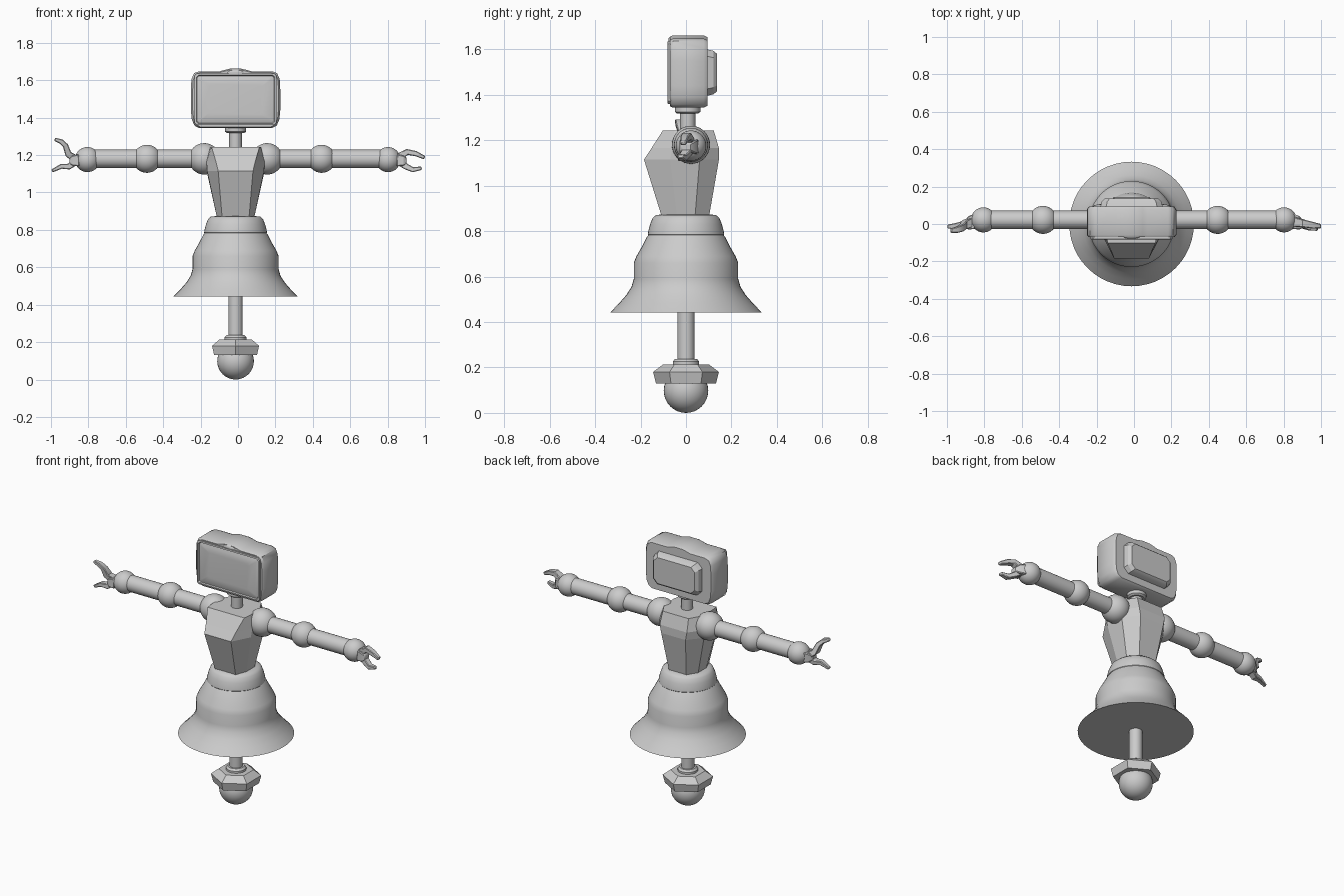
import bpy, bmesh, math
from mathutils import Vector

if "Cube" in bpy.data.objects:
    bpy.data.objects.remove(bpy.data.objects["Cube"])

CX = -0.013      # body axis
ARM_Y, ARM_Z = 0.022, 1.18


def finish(obj, angle=35, bevel=0, segments=2):
    if bevel:
        m = obj.modifiers.new("bevel", 'BEVEL')
        m.width, m.segments, m.limit_method = bevel, segments, 'ANGLE'
        m.angle_limit = math.radians(40)
    bpy.ops.object.select_all(action='DESELECT')
    obj.select_set(True)
    bpy.context.view_layer.objects.active = obj
    if angle:
        bpy.ops.object.shade_smooth_by_angle(angle=math.radians(angle))
    return obj


def loft(name, rings, angle=35, bevel=0, segments=2):
    """Skin a list of equal-length point rings and cap both ends."""
    bm = bmesh.new()
    vs = [[bm.verts.new(p) for p in r] for r in rings]
    n = len(vs[0])
    for a, b in zip(vs, vs[1:]):
        for i in range(n):
            j = (i + 1) % n
            bm.faces.new((a[i], a[j], b[j], b[i]))
    bm.faces.new(vs[0])
    bm.faces.new(vs[-1])
    bmesh.ops.recalc_face_normals(bm, faces=bm.faces)
    me = bpy.data.meshes.new(name)
    bm.to_mesh(me)
    bm.free()
    obj = bpy.data.objects.new(name, me)
    bpy.context.collection.objects.link(obj)
    return finish(obj, angle, bevel, segments)


def lathe(name, profile, n=40, y=0, angle=35, phase=0):
    """Revolve (radius, z) points about the body axis."""
    rings = []
    for r, z in profile:
        rings.append([(CX + r * math.cos(phase + 2 * math.pi * i / n),
                       y + r * math.sin(phase + 2 * math.pi * i / n), z) for i in range(n)])
    return loft(name, rings, angle)


def ball(name, loc, r):
    bpy.ops.mesh.primitive_uv_sphere_add(segments=32, ring_count=16, radius=r, location=loc)
    obj = bpy.context.object
    obj.name = name
    return finish(obj, 60)


def rod_x(name, x0, x1, r, n=24):
    rings = [[(x, ARM_Y + r * math.cos(2 * math.pi * i / n),
               ARM_Z + r * math.sin(2 * math.pi * i / n)) for i in range(n)] for x in (x0, x1)]
    return loft(name, rings)


def finger(name, path):
    """Tapered bar along (x, y, z, thickness) points."""
    rings = []
    for k, (x, y, z, t) in enumerate(path):
        p, q = path[max(k - 1, 0)], path[min(k + 1, len(path) - 1)]
        d = Vector((q[0] - p[0], 0, q[2] - p[2])).normalized()
        nrm = Vector((-d.z, 0, d.x)) * t
        w = Vector((0, t * 1.3, 0))
        c = Vector((x, y, z))
        rings.append([c + nrm + w, c - nrm + w, c - nrm - w, c + nrm - w])
    return loft(name, rings, 30, 0.004, 1)


# Base: rolling ball, hexagonal housing, ring and pole
ball("wheel_ball", (CX, 0, 0.098), 0.098)
lathe("wheel_housing", [(0.132, 0.13), (0.145, 0.18), (0.10, 0.214)], 6, angle=0, phase=math.pi / 2)
lathe("pole_ring", [(0.058, 0.205), (0.058, 0.226), (0.048, 0.238)], 32)
lathe("pole", [(0.038, 0.21), (0.038, 0.46)], 24)

# Bell skirt and waist ring
lathe("skirt", [(0.333, 0.443), (0.295, 0.482), (0.262, 0.52), (0.24, 0.555), (0.23, 0.59),
                (0.23, 0.66), (0.218, 0.69), (0.195, 0.73), (0.172, 0.775), (0.16, 0.79)], 48)
lathe("waist_ring", [(0.16, 0.775), (0.168, 0.785), (0.166, 0.80), (0.158, 0.83), (0.147, 0.858),
                     (0.132, 0.871), (0.10, 0.874)], 48, angle=40)

# Faceted torso: half sections (x, y) from front to back, mirrored
def section(z, half):
    return ([(CX + x, y, z) for x, y in half] + [(CX - x, y, z) for x, y in reversed(half)])


loft("torso", [
    section(0.868, [(0.072, -0.108), (0.1, -0.04), (0.1, 0.04), (0.06, 0.102)]),
    section(1.115, [(0.093, -0.185), (0.152, -0.07), (0.155, 0.06), (0.085, 0.145)]),
    section(1.165, [(0.105, -0.152), (0.155, -0.06), (0.158, 0.06), (0.095, 0.145)]),
    section(1.243, [(0.128, -0.102), (0.135, -0.05), (0.13, 0.05), (0.09, 0.122)]),
], angle=0)

# Neck
lathe("neck", [(0.034, 1.23), (0.034, 1.36)], 24, 0.007)
lathe("neck_collar", [(0.045, 1.317), (0.056, 1.325), (0.056, 1.35)], 32, 0.007)

# Arms
for side, s, xs in (("left", -1, (-0.18, -0.487, -0.805)), ("right", 1, (0.156, 0.447, 0.802))):
    for part, x, r in zip(("shoulder", "elbow", "wrist"), xs, (0.084, 0.075, 0.067)):
        ball(f"{side}_{part}", (x, ARM_Y, ARM_Z - (0.004 if part == "wrist" else 0)), r)
    rod_x(f"{side}_upper_arm", xs[0], xs[1], 0.049)
    rod_x(f"{side}_forearm", xs[1], xs[2], 0.049)
    finger(f"{side}_palm", [(s * 0.85, 0.015, 1.172, 0.032), (s * 0.885, 0.006, 1.17, 0.027),
                            (s * 0.902, 0.0, 1.17, 0.015)])

# Two-pronged claws
finger("left_upper_finger", [(-0.87, 0.01, 1.18, 0.02), (-0.907, -0.004, 1.205, 0.018),
                             (-0.922, -0.02, 1.25, 0.015), (-0.945, -0.03, 1.272, 0.013),
                             (-0.98, -0.036, 1.285, 0.009)])
finger("left_lower_finger", [(-0.87, 0.01, 1.165, 0.02), (-0.905, -0.002, 1.138, 0.016),
                             (-0.945, -0.01, 1.14, 0.013), (-0.995, -0.014, 1.115, 0.008)])
finger("right_upper_finger", [(0.86, 0.012, 1.19, 0.02), (0.905, 0.004, 1.217, 0.016),
                              (0.95, -0.006, 1.208, 0.014), (0.998, -0.012, 1.186, 0.009)])
finger("right_lower_finger", [(0.86, 0.012, 1.165, 0.02), (0.9, -0.002, 1.138, 0.016),
                              (0.935, -0.016, 1.122, 0.014), (0.982, -0.025, 1.13, 0.009)])

# Head shell: outline with a low central bump on top
HALF = [(0.03, 1.662), (0.06, 1.655), (0.085, 1.648), (0.195, 1.648), (0.222, 1.638), (0.236, 1.605),
        (0.239, 1.55), (0.239, 1.44), (0.234, 1.39), (0.22, 1.358), (0.195, 1.344)]


def outline(y, half, k=1.0, zc=1.498):
    pts = [(CX + x * k, y, zc + (z - zc) * k) for x, z in half]
    return pts + [(2 * CX - x, yy, z) for x, yy, z in reversed(pts)]


loft("head_shell", [outline(-0.07, HALF, 0.96), outline(-0.058, HALF), outline(0.078, HALF),
                    outline(0.094, HALF, 0.95)], 40)


def rect(y, w, h, c):
    half = [(w - c, 1.498 + h), (w, 1.498 + h - c), (w, 1.498 - h + c), (w - c, 1.498 - h)]
    return outline(y, half)


# Screen with raised thin frame
loft("screen_frame", [rect(-0.055, 0.219, 0.138, 0.012), rect(-0.08, 0.219, 0.138, 0.012),
                      rect(-0.082, 0.209, 0.129, 0.01), rect(-0.072, 0.205, 0.126, 0.01)], 25)
loft("screen", [rect(-0.06, 0.205, 0.126, 0.01), rect(-0.073, 0.203, 0.124, 0.01),
                rect(-0.079, 0.188, 0.112, 0.01), rect(-0.081, 0.14, 0.08, 0.01)], 40)

# Small sensor above the screen
sensor = ball("top_sensor", (CX, -0.066, 1.641), 0.03)
sensor.scale = (1.5, 0.4, 0.5)

# Back housing
loft("back_housing", [rect(0.085, 0.168, 0.104, 0.03), rect(0.12, 0.16, 0.096, 0.03),
                      rect(0.137, 0.143, 0.082, 0.026)], 30)
